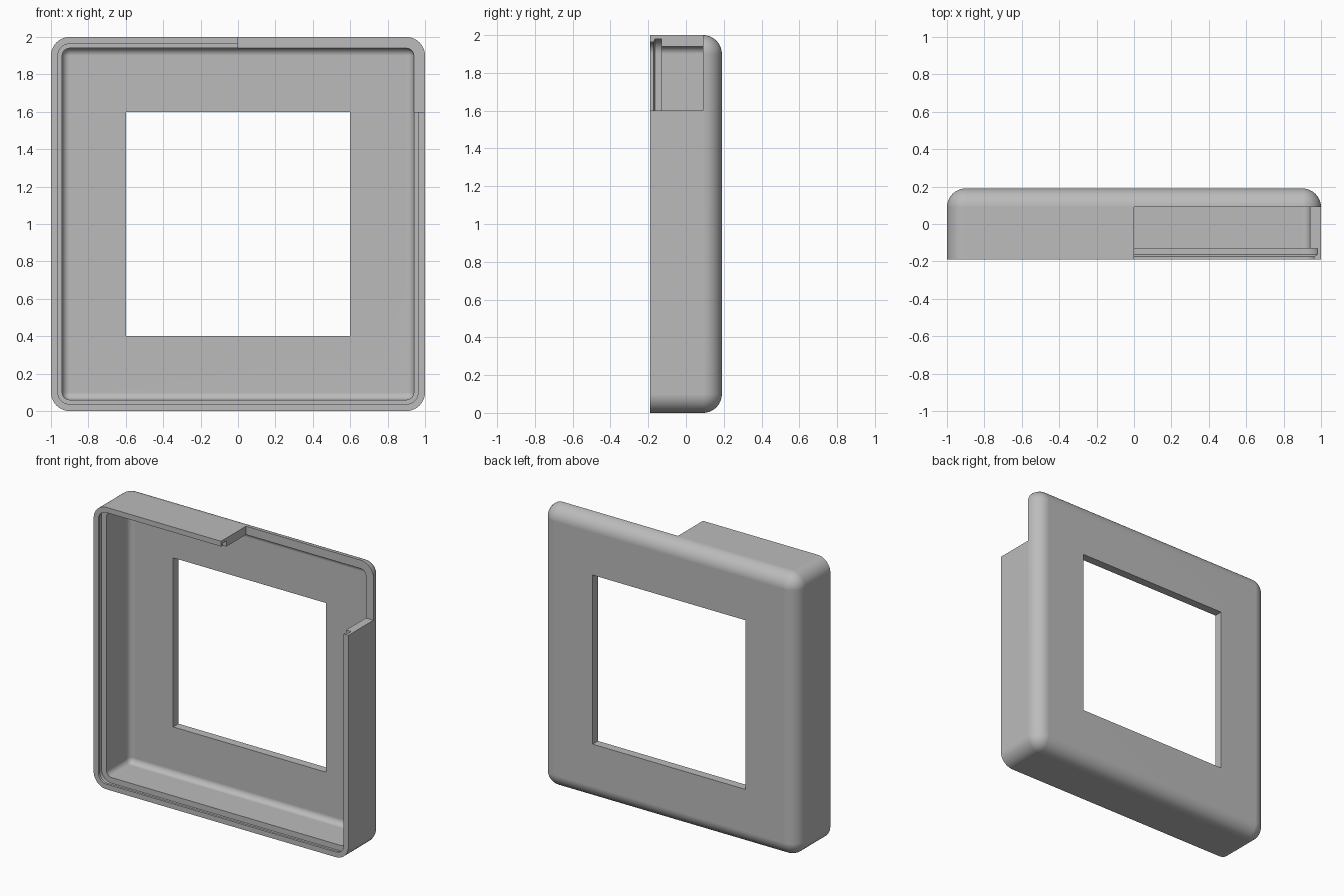
import bpy, bmesh
from math import sin, cos, pi, radians

cube = bpy.data.objects.get("Cube")
if cube:
    bpy.data.objects.remove(cube, do_unlink=True)

CORE = 0.9      # half size at which the corners become square
SEG = 10        # segments per rounded quarter
WINDOW = 0.6    # half size of the window

grey = bpy.data.materials.new("plain grey")
grey.use_nodes = True
colour = (0.5, 0.5, 0.5, 1)
grey.diffuse_color = colour
grey.node_tree.nodes["Principled BSDF"].inputs["Base Color"].default_value = colour


def ring(bm, half, y):
    """Rounded square loop whose corners share the same centres."""
    core, radius = min(half, CORE), max(half - CORE, 0)
    verts = []
    for quarter, (sx, sz) in enumerate([(1, 1), (-1, 1), (-1, -1), (1, -1)]):
        for i in range(SEG + 1):
            a = (quarter + i / SEG) * pi / 2
            verts.append(bm.verts.new((sx * core + radius * cos(a), y,
                                       1 + sz * core + radius * sin(a))))
    return verts


def fillet(radius, y):
    """Quarter round from the side wall to the back plate."""
    angles = [i / SEG * pi / 2 for i in range(SEG + 1)]
    return [(CORE + radius * cos(a), y + radius * sin(a)) for a in angles]


# Wall section: outside, back plate, window, cavity, snap groove, rim
section = [(1, -0.19)] + fillet(0.1, 0.09)
section += [(WINDOW, 0.19), (WINDOW, 0.13)]
section += fillet(0.04, 0.09)[::-1]
section += [(0.94, -0.131), (0.98, -0.131), (0.98, -0.164),
            (0.963, -0.173), (0.963, -0.19)]

bm = bmesh.new()
rings = [ring(bm, half, y) for half, y in section]
count = len(rings[0])
for a, b in zip(rings, rings[1:] + rings[:1]):
    for i in range(count):
        j = (i + 1) % count
        bm.faces.new((a[i], a[j], b[j], b[i]))
bmesh.ops.remove_doubles(bm, verts=bm.verts[:], dist=0.0001)
bmesh.ops.recalc_face_normals(bm, faces=bm.faces[:])
mesh = bpy.data.meshes.new("housing_frame")
bm.to_mesh(mesh)
bm.free()
frame = bpy.data.objects.new("housing_frame", mesh)
bpy.context.collection.objects.link(frame)
mesh.materials.append(grey)

# Corner opening through the top and left walls
bpy.ops.mesh.primitive_cube_add(size=1, location=(0.6, -0.16, 1.9))
cutter = bpy.context.object
cutter.name = "corner_cutter"
cutter.scale = (1.2, 0.5, 0.6)
cutter.hide_render = True
cutter.data.materials.append(grey)

bpy.ops.object.select_all(action="DESELECT")
frame.select_set(True)
bpy.context.view_layer.objects.active = frame
cut = frame.modifiers.new("corner_opening", "BOOLEAN")
cut.operation = "DIFFERENCE"
cut.solver = "EXACT"
cut.object = cutter
bpy.ops.object.modifier_apply(modifier=cut.name)
bpy.data.objects.remove(cutter, do_unlink=True)

# Smooth rounds, crisp edges
bpy.ops.object.shade_smooth_by_angle(angle=radians(30))
weighted = frame.modifiers.new("flat_walls", "WEIGHTED_NORMAL")
weighted.keep_sharp = True
